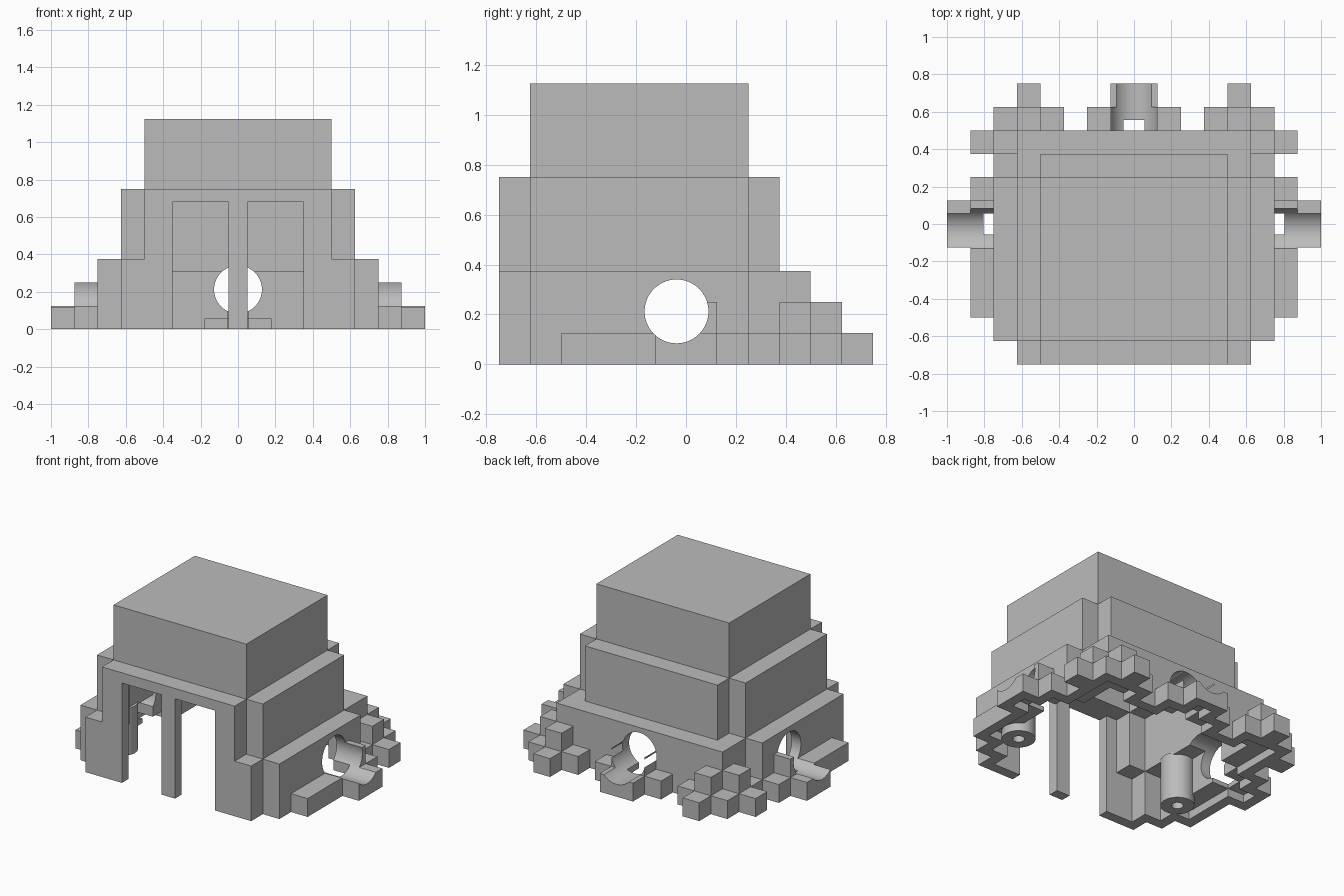
import bpy, bmesh, math
from mathutils import Vector, Matrix

cube = bpy.data.objects.get("Cube")
if cube:
    bpy.data.objects.remove(cube, do_unlink=True)

WALL = 0.07      # thickness of the hollow shell
FLOOR = 0.0

grey = bpy.data.materials.new("stone_grey")
grey.use_nodes = True
grey.diffuse_color = (0.5, 0.5, 0.5, 1)
grey.node_tree.nodes["Principled BSDF"].inputs["Base Color"].default_value = (0.5, 0.5, 0.5, 1)

# Centred blocks: half width, front, back, top
CENTRED = [
    (0.5, -0.625, 0.25, 1.125),    # crown
    (0.625, -0.625, 0.25, 0.75),   # middle tier, wide
    (0.5, -0.75, 0.375, 0.75),     # middle tier, deep
    (0.625, -0.75, 0.5, 0.375),    # lower tier, deep
    (0.75, -0.625, 0.25, 0.375),   # lower tier, wide
    (0.75, -0.625, 0.5, 0.125),    # base
    (0.875, -0.5, 0.25, 0.125),    # side ledges
    (1.0, -0.125, 0.125, 0.125),   # side spouts
    (0.875, -0.125, 0.125, 0.25),
    (0.25, -0.5, 0.625, 0.125),    # back spout
    (0.125, -0.5, 0.625, 0.25),
    (0.125, -0.5, 0.75, 0.125),
]
# Rubble at the back corners, mirrored: inner x, outer x, front, back, top
RUBBLE = [
    (0.375, 0.75, 0.25, 0.625, 0.125),
    (0.5, 0.625, 0.375, 0.75, 0.125),
    (0.5, 0.875, 0.375, 0.5, 0.125),
    (0.5, 0.625, 0.375, 0.625, 0.25),
    (0.5, 0.75, 0.375, 0.5, 0.25),
]


def mirrored(x0, x1, y0, y1, top):
    return [(x0, x1, y0, y1, FLOOR, top), (-x1, -x0, y0, y1, FLOOR, top)]


def inset(b):
    x0, x1, y0, y1, z0, z1 = b
    return (x0 + WALL, x1 - WALL, y0 + WALL, y1 - WALL, z0, z1 - WALL)


solids = [(-w, w, y0, y1, FLOOR, top) for w, y0, y1, top in CENTRED]
for piece in RUBBLE:
    solids += mirrored(*piece)
hollows = [c for c in map(inset, solids) if c[0] < c[1] and c[2] < c[3]]
hollows += mirrored(0.05, 0.35, -0.75, -0.6, 0.68)   # front doorways


def inside(p, boxes):
    return any(b[0] < p[0] < b[1] and b[2] < p[1] < b[3] and b[4] < p[2] < b[5] for b in boxes)


def block_mesh(solids, hollows):
    """Merge the blocks minus the hollows into one closed skin."""
    bm = bmesh.new()
    lines = []
    for a in range(3):
        vals = {round(b[2 * a + s], 4) for b in solids + hollows for s in (0, 1)}
        lines.append([min(vals) - 1] + sorted(vals) + [max(vals) + 1])
    size = [len(l) - 1 for l in lines]
    cells = [(i, j, k) for i in range(size[0]) for j in range(size[1]) for k in range(size[2])]
    full = set()
    for c in cells:
        mid = [(lines[a][c[a]] + lines[a][c[a] + 1]) / 2 for a in range(3)]
        if inside(mid, solids) and not inside(mid, hollows):
            full.add(c)
    verts = {}

    def vert(key):
        if key not in verts:
            verts[key] = bm.verts.new([lines[a][key[a]] for a in range(3)])
        return verts[key]

    for c in full:
        for a in range(3):
            u, v = (a + 1) % 3, (a + 2) % 3
            for side in (0, 1):
                near = list(c)
                near[a] += 2 * side - 1
                if tuple(near) in full:
                    continue
                ring = []
                for du, dv in ((0, 0), (1, 0), (1, 1), (0, 1)):
                    key = list(c)
                    key[a] += side
                    key[u] += du
                    key[v] += dv
                    ring.append(vert(tuple(key)))
                bm.faces.new(ring if side else ring[::-1])
    return bm


def add_object(name, bm):
    mesh = bpy.data.meshes.new(name)
    bm.to_mesh(mesh)
    bm.free()
    mesh.materials.append(grey)
    ob = bpy.data.objects.new(name, mesh)
    bpy.context.scene.collection.objects.link(ob)
    return ob


def rod(name, radius, start, end):
    start, end = Vector(start), Vector(end)
    axis = end - start
    turn = axis.to_track_quat('Z', 'Y').to_matrix().to_4x4()
    bm = bmesh.new()
    bmesh.ops.create_cone(bm, cap_ends=True, segments=64, radius1=radius, radius2=radius,
                          depth=axis.length, matrix=Matrix.Translation((start + end) / 2) @ turn)
    ob = add_object(name, bm)
    ob.hide_render = True
    return ob


def smooth(ob):
    bpy.ops.object.select_all(action='DESELECT')
    ob.select_set(True)
    bpy.context.view_layer.objects.active = ob
    bpy.ops.object.shade_smooth_by_angle(angle=math.radians(30))


# Hollow stepped housing
housing = add_object("stepped_housing", block_mesh(solids, hollows))

# Round ports: one straight across, one out of the back
bpy.context.view_layer.objects.active = housing
for cutter in (rod("side_port_cutter", 0.128, (-1.2, -0.038, 0.212), (1.2, -0.038, 0.212)),
               rod("back_port_cutter", 0.128, (0, 0, 0.212), (0, 1, 0.212))):
    mod = housing.modifiers.new(cutter.name, 'BOOLEAN')
    mod.operation = 'DIFFERENCE'
    mod.solver = 'EXACT'
    mod.object = cutter
    bpy.ops.object.modifier_apply(modifier=mod.name)
    bpy.data.objects.remove(cutter, do_unlink=True)
smooth(housing)

# Screw posts inside, with blind holes
for side, name in ((1, "left_screw_post"), (-1, "right_screw_post")):
    bm = bmesh.new()
    profile = [(0, 0.2), (0.037, 0.2), (0.037, 0), (0.105, 0), (0.105, 0.32), (0, 0.32)]
    pts = [bm.verts.new((r, 0, z)) for r, z in profile]
    edges = [bm.edges.new(pair) for pair in zip(pts, pts[1:])]
    bmesh.ops.spin(bm, geom=pts + edges, cent=(0, 0, 0), axis=(0, 0, 1),
                   angle=math.tau, steps=32)
    bmesh.ops.remove_doubles(bm, verts=bm.verts, dist=0.0005)
    bmesh.ops.recalc_face_normals(bm, faces=bm.faces)
    post = add_object(name, bm)
    post.location = (side * 0.64, -0.346, 0)
    smooth(post)
